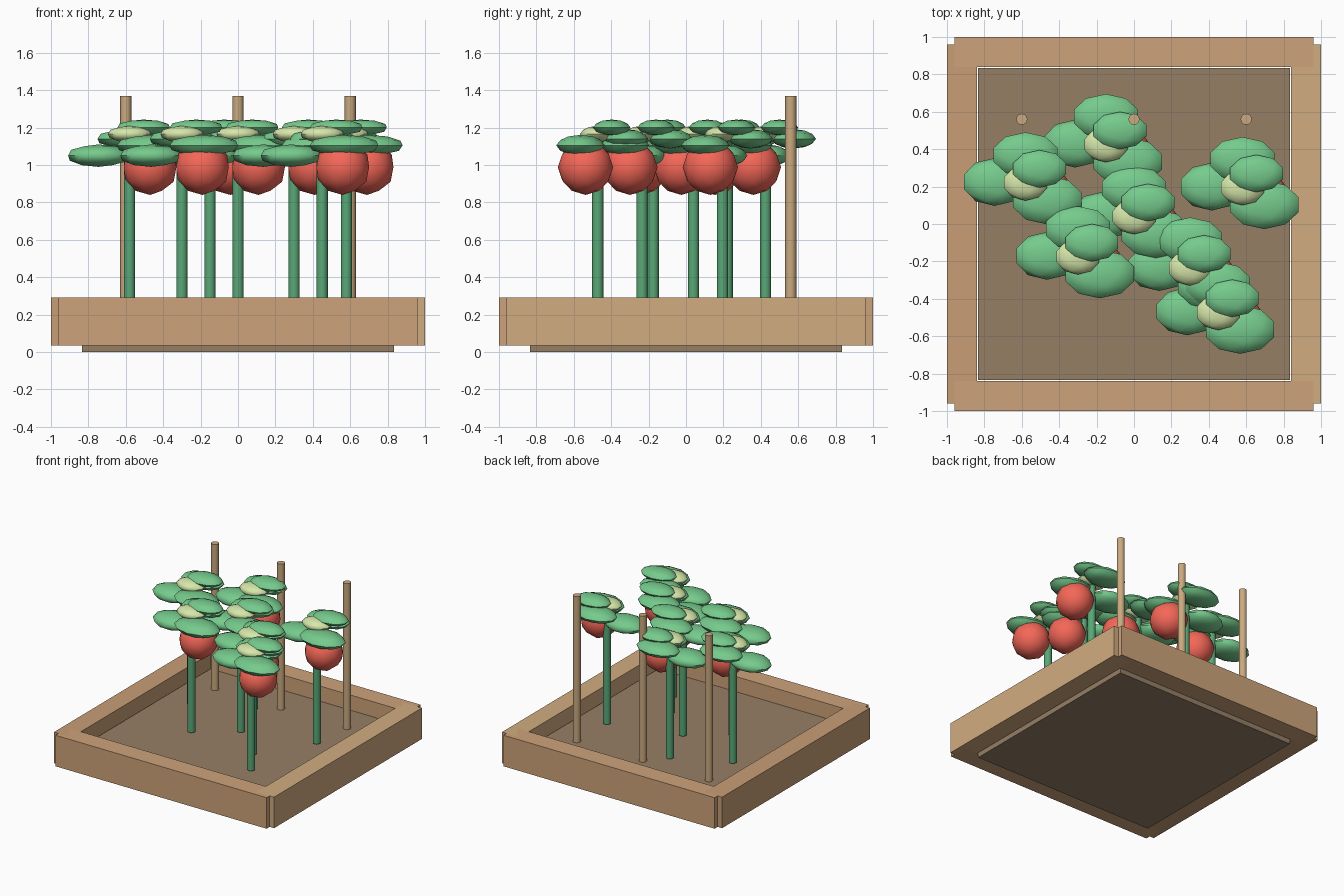
import bpy
from mathutils import Matrix
import bmesh

if "Cube" in bpy.data.objects:
    bpy.data.objects.remove(bpy.data.objects["Cube"])


def material(name, hex_code):
    """Flat colour from an sRGB hex code."""
    rgb = [int(hex_code[i:i + 2], 16) / 255 for i in (0, 2, 4)]
    m = bpy.data.materials.new(name)
    m.diffuse_color = [((c + 0.055) / 1.055) ** 2.4 for c in rgb] + [1]
    m.use_nodes = True
    m.node_tree.nodes["Principled BSDF"].inputs["Base Color"].default_value = m.diffuse_color
    return m


WOOD = material("wood", "CEA47B")
WOOD_LEFT = material("wood_reddish", "C89E76")
WOOD_RIGHT = material("wood_yellowish", "D2AC80")
SOIL = material("soil", "967F65")
STAKE = material("stake_wood", "CAAA80")
STEM = material("stem_green", "5AA877")
LEAF = material("leaf_green", "76CB8D")
BUD = material("bud_pale_green", "D6E8AA")
FRUIT = material("fruit_red", "F56758")


def finish(bm, name, mat, smooth=False):
    for f in bm.faces:
        f.smooth = smooth and len(f.verts) <= 4
    mesh = bpy.data.meshes.new(name)
    bm.to_mesh(mesh)
    bm.free()
    mesh.materials.append(mat)
    obj = bpy.data.objects.new(name, mesh)
    bpy.context.collection.objects.link(obj)
    if smooth:
        mesh.set_sharp_from_angle(angle=0.7)


def placed(centre, scale):
    return Matrix.Translation(centre) @ Matrix.Diagonal((*scale, 1))


def box(name, centre, size, mat):
    bm = bmesh.new()
    bmesh.ops.create_cube(bm, size=1, matrix=placed(centre, size))
    finish(bm, name, mat)


def rod(name, x, y, z0, z1, radius, sides, mat):
    bm = bmesh.new()
    bmesh.ops.create_cone(bm, cap_ends=True, segments=sides, radius1=radius, radius2=radius,
                          depth=z1 - z0, matrix=Matrix.Translation((x, y, (z0 + z1) / 2)))
    finish(bm, name, mat, True)


def ellipsoid(name, centre, radii, mat):
    bm = bmesh.new()
    bmesh.ops.create_icosphere(bm, subdivisions=2, radius=1, matrix=placed(centre, radii))
    finish(bm, name, mat, True)


# Raised bed: soil block and four planks lapping at the corners
box("soil", (0, 0, 0.085), (1.666, 1.666, 0.17), SOIL)
box("front_plank", (0, -0.92, 0.163), (1.92, 0.16, 0.255), WOOD)
box("back_plank", (0, 0.92, 0.163), (1.92, 0.16, 0.255), WOOD)
box("left_plank", (-0.92, 0, 0.163), (0.16, 1.92, 0.255), WOOD_LEFT)
box("right_plank", (0.92, 0, 0.163), (0.16, 1.92, 0.255), WOOD_RIGHT)

# Support stakes along the back
for i, x in enumerate((-0.6, 0, 0.6), 1):
    rod(f"stake_{i}", x, 0.56, 0.16, 1.37, 0.03, 12, STAKE)

# Plant parts: name, offset from stem (x, y), height, radii, material
PARTS = [
    ("fruit", 0.11, -0.065, 0.988, (0.148, 0.148, 0.148), FRUIT),
    ("left_leaf", -0.165, 0.005, 1.05, (0.172, 0.128, 0.06), LEAF),
    ("right_leaf", 0.117, -0.092, 1.105, (0.192, 0.13, 0.056), LEAF),
    ("back_leaf", 0, 0.15, 1.14, (0.18, 0.12, 0.052), LEAF),
    ("top_leaf", 0.075, 0.075, 1.20, (0.148, 0.1, 0.043), LEAF),
    ("bud", 0, 0, 1.165, (0.12, 0.095, 0.044), BUD),
]

# Seven identical plants
SPOTS = [(-0.58, 0.22), (-0.15, 0.425), (0.58, 0.195), (0, 0.04),
         (-0.30, -0.175), (0.30, -0.235), (0.45, -0.472)]
for i, (px, py) in enumerate(SPOTS, 1):
    rod(f"stem_{i}", px, py, 0.185, 1.15, 0.03, 12, STEM)
    for name, dx, dy, z, radii, mat in PARTS:
        ellipsoid(f"{name}_{i}", (px + dx, py + dy, z), radii, mat)
